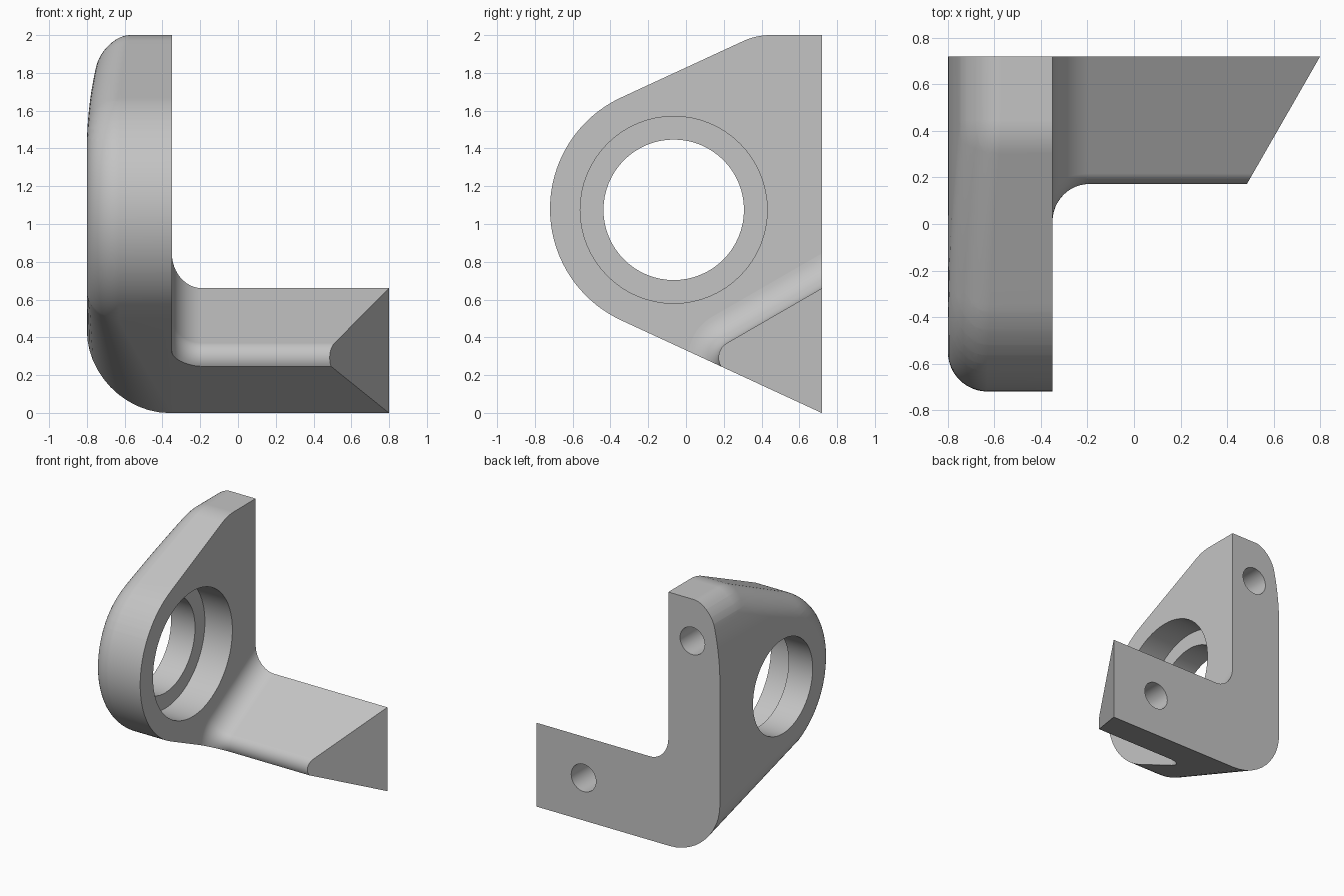
import bpy, bmesh
from math import radians, sin, cos, tan
from mathutils import Vector, Matrix

if "Cube" in bpy.data.objects:
    bpy.data.objects.remove(bpy.data.objects["Cube"], do_unlink=True)

LEFT, INNER, RIGHT = -0.8, -0.35, 0.8     # plate outside, plate inside, arm tip
BACK, TOP = 0.72, 2.0
SLOPE = radians(24.8)                     # tilt of the plate's upper and lower edges
HUB, HUB_R = Vector((-0.07, 1.08)), 0.65
STEPS = 12

grey = bpy.data.materials.new("cast_grey")
grey.use_nodes = True
grey.diffuse_color = (0.55, 0.55, 0.55, 1)
grey.node_tree.nodes["Principled BSDF"].inputs["Base Color"].default_value = (0.55, 0.55, 0.55, 1)


def direction(a):
    return Vector((cos(a), sin(a)))


def arc(centre, radius, start, end, steps):
    """Points on an arc, each with its outward normal."""
    angles = [start + (end - start) * i / steps for i in range(steps + 1)]
    return [(centre + radius * direction(a), direction(a)) for a in angles]


def loft(bm, rings):
    """Skin closed rings of 3D points and cap both ends."""
    loops = [[bm.verts.new(p) for p in ring] for ring in rings]
    n = len(loops[0])
    for a, b in zip(loops, loops[1:]):
        for i in range(n):
            j = (i + 1) % n
            bm.faces.new((a[i], a[j], b[j], b[i]))
    bm.faces.new(loops[0])
    bm.faces.new(loops[-1])
    bmesh.ops.recalc_face_normals(bm, faces=bm.faces)


def clip(bm, point, normal):
    """Remove everything beyond a plane and close the cut."""
    geom = bm.verts[:] + bm.edges[:] + bm.faces[:]
    bmesh.ops.bisect_plane(bm, geom=geom, dist=1e-5, plane_co=point,
                           plane_no=normal, clear_outer=True)
    bmesh.ops.holes_fill(bm, edges=[e for e in bm.edges if e.is_boundary], sides=0)
    bmesh.ops.recalc_face_normals(bm, faces=bm.faces)


def make_object(name, bm):
    mesh = bpy.data.meshes.new(name)
    bmesh.ops.recalc_face_normals(bm, faces=bm.faces)
    bm.to_mesh(mesh)
    bm.free()
    mesh.materials.append(grey)
    obj = bpy.data.objects.new(name, mesh)
    bpy.context.collection.objects.link(obj)
    return obj


def drill(obj, start, axis, radius, depth):
    """Cut a round hole from a start point along an axis."""
    bm = bmesh.new()
    turn = Vector(axis).to_track_quat('Z', 'Y').to_matrix().to_4x4()
    middle = Vector(start) + Vector(axis) * depth / 2
    bmesh.ops.create_cone(bm, cap_ends=True, segments=64, radius1=radius, radius2=radius,
                          depth=depth, matrix=Matrix.Translation(middle) @ turn)
    cutter = make_object("hole_cutter", bm)
    cutter.hide_render = True
    mod = obj.modifiers.new("hole", 'BOOLEAN')
    mod.operation, mod.solver, mod.object = 'DIFFERENCE', 'EXACT', cutter
    bpy.context.view_layer.objects.active = obj
    bpy.ops.object.modifier_apply(modifier=mod.name)
    bpy.data.objects.remove(cutter, do_unlink=True)


def finish(obj):
    bpy.ops.object.select_all(action='DESELECT')
    obj.select_set(True)
    bpy.context.view_layer.objects.active = obj
    bpy.ops.object.shade_smooth_by_angle(angle=radians(30))
    obj.modifiers.new("clean_shading", 'WEIGHTED_NORMAL').keep_sharp = True


# Upright plate outline: lower edge, round hub, upper edge, softened top corner
low, high = radians(270) - SLOPE, radians(90) + SLOPE
hub = arc(HUB, HUB_R, low, high, 48)
low_point, low_normal = hub[0]
high_point = hub[-1][0]
corner_r = 0.34
corner_y = high_point.x + (TOP - high_point.y) / tan(SLOPE)
corner = arc(Vector((corner_y + corner_r * tan(SLOPE / 2), TOP - corner_r)),
             corner_r, high, radians(90), 8)
spare_y = BACK + 0.02
lower = []
for i in range(10):
    y = spare_y + (low_point.x - spare_y) * i / 10
    lower.append((Vector((y, low_point.y - (y - low_point.x) * tan(SLOPE))), low_normal))
outline = lower + hub + corner + [(Vector((spare_y, TOP)), direction(radians(90)))]


def edge_radius(index, point):
    """The outer rounding widens along the lower edge towards the back."""
    if index >= len(lower):
        return 0.17
    return 0.17 + 0.27 * (point.x - low_point.x) / (BACK - low_point.x)


rings = [[(INNER, p.x, p.y) for p, n in outline]]
for k in range(STEPS + 1):
    t = radians(90) * k / STEPS
    ring = []
    for i, (p, n) in enumerate(outline):
        r = edge_radius(i, p)
        q = p - n * r * (1 - cos(t))
        ring.append((LEFT + r * (1 - sin(t)), q.x, q.y))
    rings.append(ring)
bm = bmesh.new()
loft(bm, rings)
clip(bm, (0, BACK, 0), (0, 1, 0))

# Curve the outside of the plate gently inwards near the top
for i in range(12):
    geom = bm.verts[:] + bm.edges[:] + bm.faces[:]
    bmesh.ops.bisect_plane(bm, geom=geom, dist=1e-5,
                           plane_co=(0, 0, 1.4 + 0.05 * i), plane_no=(0, 0, 1))
for v in bm.verts:
    lift = max(0, v.co.z - 1.4) / 0.48
    v.co.x += 0.06 * lift ** 2 * (INNER - v.co.x) / (INNER - LEFT)
plate = make_object("upright_plate", bm)

# Stepped bore and the blind mounting hole in the back
bore = (-0.065, 1.075)
drill(plate, (-0.59, *bore), (1, 0, 0), 0.495, 0.5)
drill(plate, (-1, *bore), (1, 0, 0), 0.372, 1)
drill(plate, (-0.56, BACK + 0.1, 1.67), (0, -1, 0), 0.108, 0.5)
finish(plate)

# Wedge arm with a rounded nose, flaring into the plate
nose, nose_r = Vector((0.262, 0.292)), 0.09
top_angle = radians(120)
profile = arc(nose, nose_r, top_angle, radians(270), 24)
top_run = direction(radians(30))
flare = 0.16


def arm_ring(x, grow):
    pts = [p + n * grow for p, n in profile]
    pts = [pts[0] + top_run] + pts + [Vector((nose.x, -1)), Vector((2, -1))]
    return [(x, p.x, p.y) for p in pts]


rings = []
for k in range(STEPS + 1):
    t = radians(90) * k / STEPS
    rings.append(arm_ring(INNER + flare * (1 - cos(t)), flare * (1 - sin(t))))
rings.append(arm_ring(1.2, 0))
bm = bmesh.new()
loft(bm, rings)
clip(bm, (0, BACK, 0), (0, 1, 0))
clip(bm, (0, low_point.x, low_point.y), (0, low_normal.x, low_normal.y))
clip(bm, (RIGHT, BACK, 0), (0.54, -0.31, 0))
arm = make_object("wedge_arm", bm)
drill(arm, (0.39, BACK + 0.1, 0.335), (0, -1, 0), 0.108, 0.4)
finish(arm)
